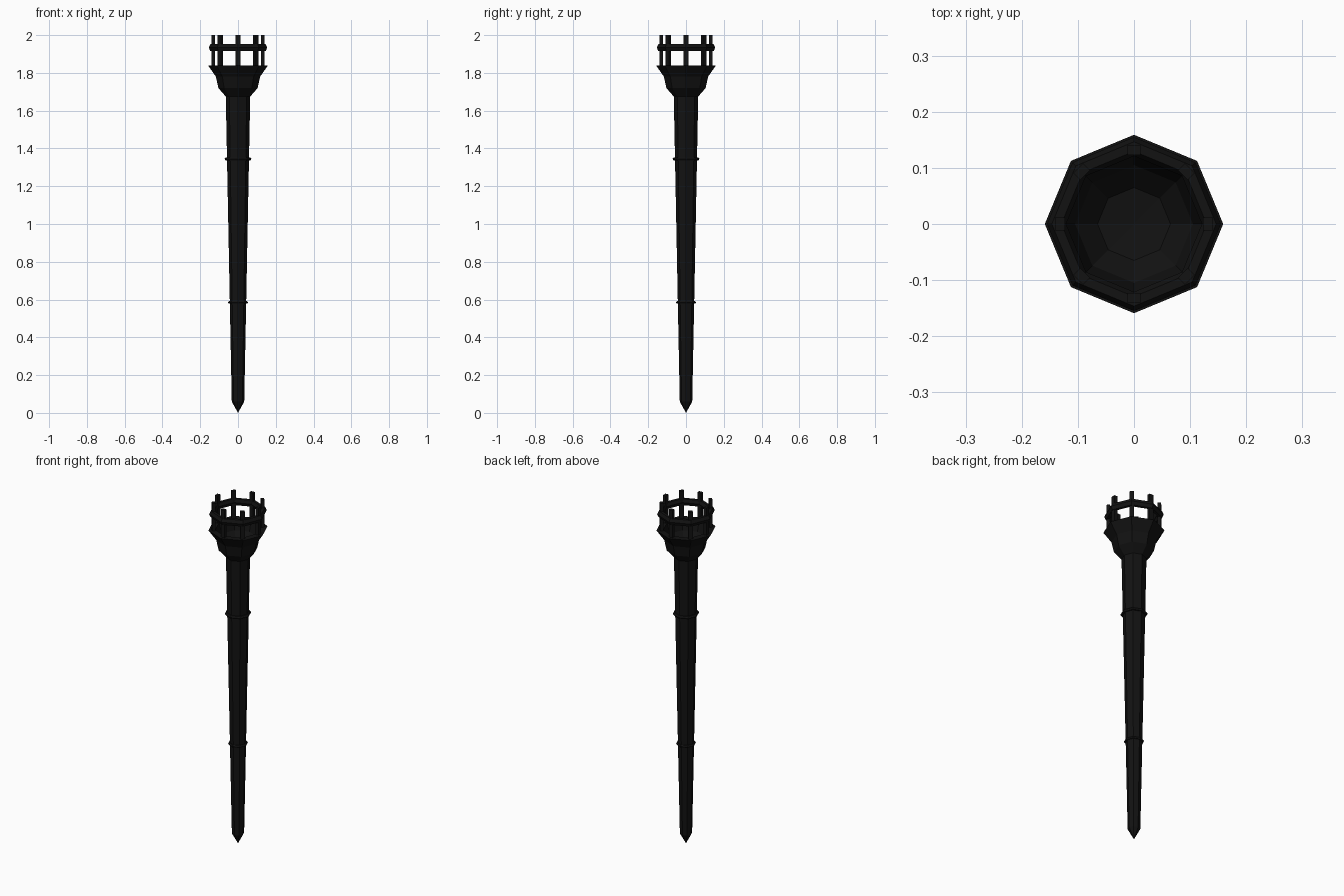
import bpy, bmesh, math
from mathutils import Matrix

if "Cube" in bpy.data.objects:
    bpy.data.objects.remove(bpy.data.objects["Cube"])

iron = bpy.data.materials.new("dark_iron")
iron.diffuse_color = (0.006, 0.006, 0.006, 1)
iron.use_nodes = True
iron.node_tree.nodes["Principled BSDF"].inputs["Base Color"].default_value = iron.diffuse_color
SIDES = 8


def finish(name, bm):
    bmesh.ops.recalc_face_normals(bm, faces=bm.faces)
    me = bpy.data.meshes.new(name)
    bm.to_mesh(me)
    bm.free()
    me.materials.append(iron)
    ob = bpy.data.objects.new(name, me)
    bpy.context.collection.objects.link(ob)
    return ob


def lathe(name, profile, closed=False):
    """Eight-sided turning of (radius, z) points, corners on the axes."""
    bm = bmesh.new()
    rings = []
    for r, z in profile:
        if r == 0:
            rings.append([bm.verts.new((0, 0, z))] * SIDES)
        else:
            rings.append([bm.verts.new((r * math.cos(i * math.tau / SIDES),
                                        r * math.sin(i * math.tau / SIDES), z))
                          for i in range(SIDES)])
    pairs = list(zip(rings, rings[1:]))
    if closed:
        pairs.append((rings[-1], rings[0]))
    for a, b in pairs:
        for i in range(SIDES):
            j = (i + 1) % SIDES
            quad = list(dict.fromkeys((a[i], a[j], b[j], b[i])))
            bm.faces.new(quad)
    return finish(name, bm)


def hoop(name, radius, z, half_w, half_h):
    """Octagonal hoop with a six-sided cross-section."""
    pts = [(radius + half_w * math.cos(k * math.tau / 6),
            z + half_h * math.sin(k * math.tau / 6)) for k in range(6)]
    return lathe(name, pts, closed=True)


# Tapered shaft with pointed foot
lathe("shaft", [(0, 0), (0.033, 0.06), (0.065, 1.69), (0, 1.69)])

# Thin bands around the shaft
hoop("lower_band", 0.043, 0.585, 0.01, 0.008)
hoop("upper_band", 0.060, 1.345, 0.011, 0.009)

# Hollow flared bowl
lathe("bowl", [(0, 1.675), (0.065, 1.675), (0.104, 1.72), (0.117, 1.78),
               (0.159, 1.84), (0.122, 1.84), (0.105, 1.78), (0.065, 1.74), (0, 1.73)])

# Upright bars of the basket
for i in range(SIDES):
    bm = bmesh.new()
    bmesh.ops.create_cube(bm, size=1, matrix=Matrix.Rotation(i * math.tau / SIDES, 4, 'Z')
                          @ Matrix.Translation((0.132, 0, 1.917))
                          @ Matrix.Diagonal((0.018, 0.024, 0.166, 1)))
    finish(f"basket_bar_{i + 1}", bm)

# Hoop tying the bars together
hoop("basket_hoop", 0.138, 1.934, 0.017, 0.021)
